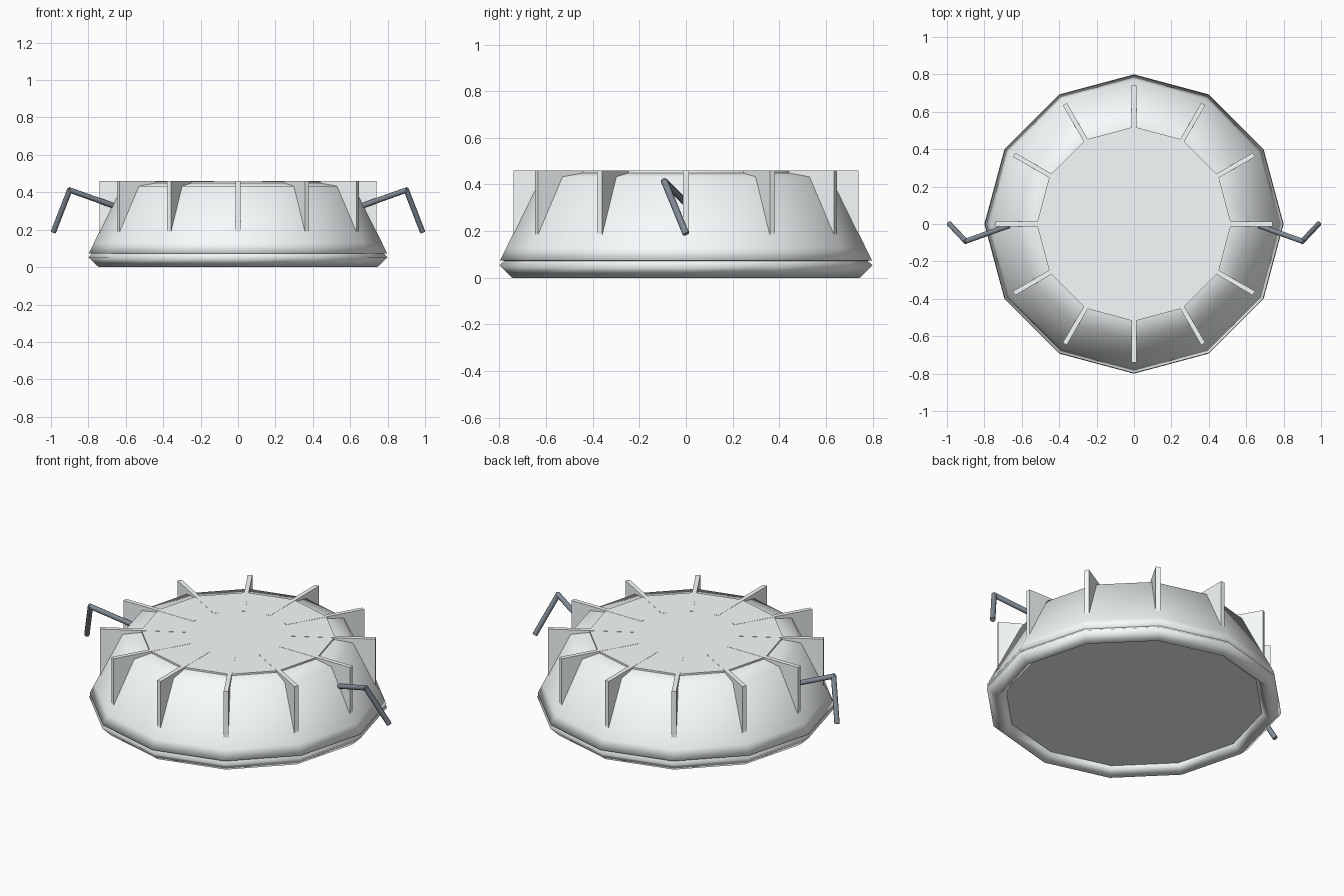
import bpy, bmesh, math
from mathutils import Vector

if "Cube" in bpy.data.objects:
    bpy.data.objects.remove(bpy.data.objects["Cube"])

SIDES = 12


def material(name, rgb):
    mat = bpy.data.materials.new(name)
    mat.diffuse_color = (*rgb, 1)
    mat.use_nodes = True
    mat.node_tree.nodes["Principled BSDF"].inputs["Base Color"].default_value = mat.diffuse_color
    return mat


shell_mat = material("pale_metal", (0.94, 0.98, 0.98))
rod_mat = material("slate_metal", (0.22, 0.26, 0.30))


def finish(name, bm, mat, angle=None):
    bmesh.ops.remove_doubles(bm, verts=bm.verts, dist=1e-5)
    bmesh.ops.recalc_face_normals(bm, faces=bm.faces)
    me = bpy.data.meshes.new(name)
    bm.to_mesh(me)
    bm.free()
    me.materials.append(mat)
    ob = bpy.data.objects.new(name, me)
    bpy.context.collection.objects.link(ob)
    if angle:
        bpy.ops.object.select_all(action='DESELECT')
        ob.select_set(True)
        bpy.context.view_layer.objects.active = ob
        bpy.ops.object.shade_smooth_by_angle(angle=math.radians(angle))
    return ob


def lathe(name, profile, angle):
    """Twelve-sided turned part from (radius, height) points."""
    bm = bmesh.new()
    vs = [bm.verts.new((r, 0, z)) for r, z in profile]
    es = [bm.edges.new(p) for p in zip(vs, vs[1:])]
    bmesh.ops.spin(bm, geom=vs + es, cent=(0, 0, 0), axis=(0, 0, 1),
                   angle=math.tau, steps=SIDES, use_duplicate=False)
    return finish(name, bm, shell_mat, angle)


# Sloping shell with chamfered shoulder, flat lid, diamond-section base ring
lathe("shell_wall", [(0.74, 0.07), (0.797, 0.074), (0.77, 0.13),
                     (0.622, 0.433), (0.515, 0.45)], 180)
lathe("top_lid", [(0.52, 0.447), (0.52, 0.459), (0, 0.459)], 35)
lathe("base_ring", [(0.745, 0.0), (0.80, 0.053), (0.745, 0.105),
                    (0.69, 0.053), (0.745, 0.0)], 180)
lathe("bottom_plate", [(0, 0.046), (0.695, 0.046), (0.695, 0.07)], 35)

# Radial fins, flush with the lid
for i in range(SIDES):
    bm = bmesh.new()
    bmesh.ops.create_cube(bm, size=1)
    bmesh.ops.scale(bm, vec=(0.46, 0.025, 0.28), verts=bm.verts)
    bmesh.ops.translate(bm, vec=(0.51, 0, 0.32), verts=bm.verts)
    fin = finish(f"fin_{i + 1}", bm, shell_mat)
    fin.rotation_euler.z = math.tau * i / SIDES

# Bent rods on both sides
path = [(0.62, 0.008, 0.312), (0.90, -0.092, 0.412), (0.985, -0.002, 0.193)]
for side, sx in (("right", 1), ("left", -1)):
    for part, a, b in (("arm", path[0], path[1]), ("tip", path[1], path[2])):
        a, b = (Vector((sx * p[0], p[1], p[2])) for p in (a, b))
        bm = bmesh.new()
        bmesh.ops.create_cone(bm, cap_ends=True, segments=10, radius1=0.0145,
                              radius2=0.0145, depth=(b - a).length + 0.012)
        rod = finish(f"{side}_rod_{part}", bm, rod_mat, 40)
        rod.location = (a + b) / 2
        rod.rotation_euler = (b - a).to_track_quat('Z', 'Y').to_euler()
